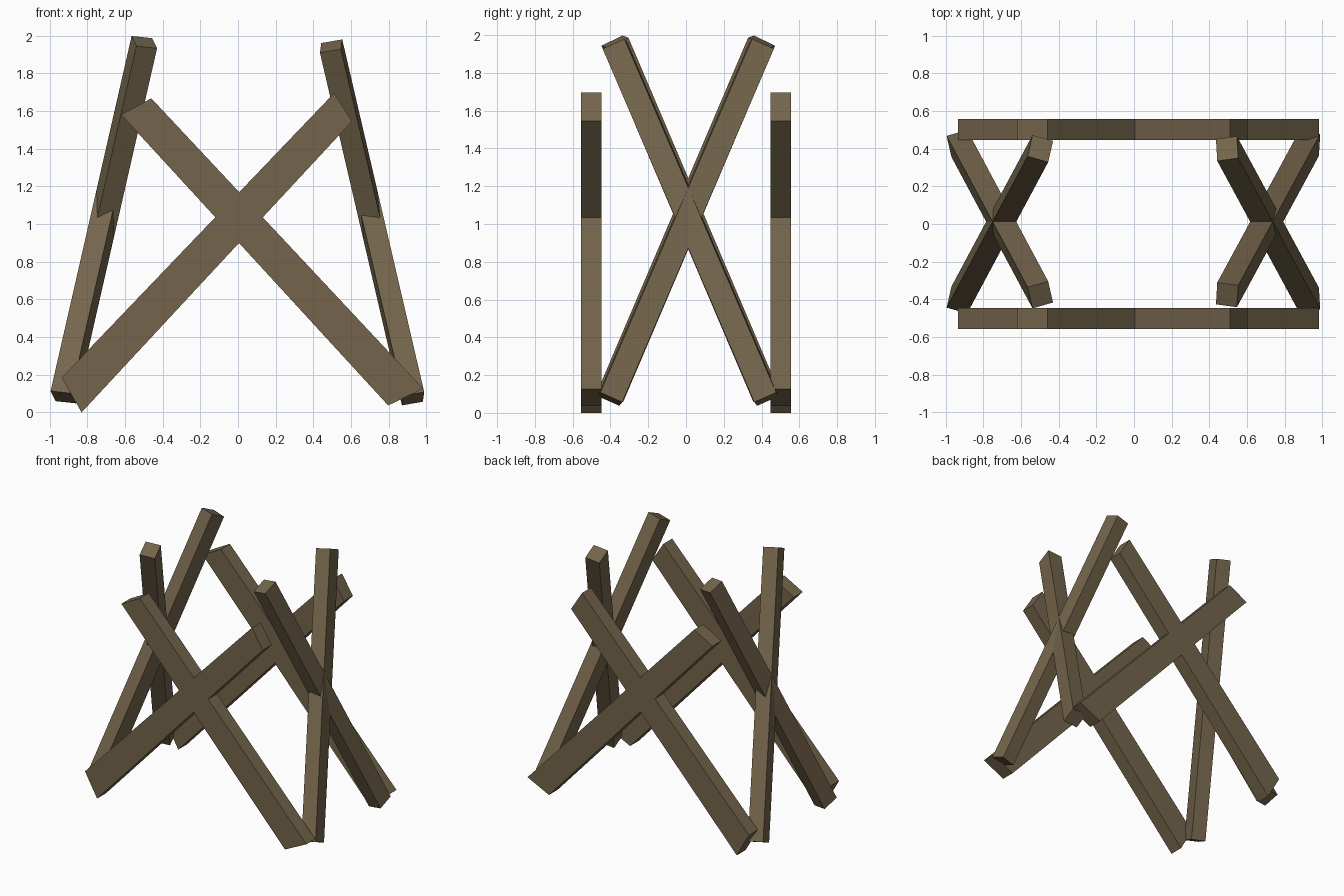
import bpy
import bmesh
from mathutils import Vector

cube = bpy.data.objects.get("Cube")
if cube:
    bpy.data.objects.remove(cube, do_unlink=True)

# Timber colour
wood = bpy.data.materials.new("weathered_brown_wood")
wood.use_nodes = True
colour = (0.175, 0.130, 0.072, 1.0)
wood.diffuse_color = colour
wood.node_tree.nodes["Principled BSDF"].inputs["Base Color"].default_value = colour


def prism(name, start, end):
    """Join two matching four-sided end loops into a beam."""
    bm = bmesh.new()
    a = [bm.verts.new(p) for p in start]
    b = [bm.verts.new(p) for p in end]
    bm.faces.new(a)
    bm.faces.new(b[::-1])
    for i in range(4):
        j = (i + 1) % 4
        bm.faces.new((a[i], b[i], b[j], a[j]))
    bmesh.ops.recalc_face_normals(bm, faces=bm.faces)
    mesh = bpy.data.meshes.new(name)
    bm.to_mesh(mesh)
    bm.free()
    mesh.materials.append(wood)
    obj = bpy.data.objects.new(name, mesh)
    bpy.context.collection.objects.link(obj)


def plank(name, outline, y, depth=0.11):
    """Plank cut to a flat x-z outline."""
    prism(name, *[[(x, y + s * depth / 2, z) for x, z in outline] for s in (-1, 1)])


def beam(name, bottom, top, skew, width=0.127, thick=0.114):
    """Square-ended beam; skew twists it about its length."""
    bottom, top = Vector(bottom), Vector(top)
    axis = (top - bottom).normalized()
    v = Vector((skew, -1, 0))
    v.z = -(v.x * axis.x + v.y * axis.y) / axis.z
    v.normalize()
    u = axis.cross(v) * thick / 2
    v *= width / 2
    loop = (u + v, u - v, -u - v, v - u)
    prism(name, [bottom + c for c in loop], [top + c for c in loop])


# Crossed planks at the front and back
rising = [(-0.83, 0.0), (-0.935, 0.185), (0.51, 1.695), (0.605, 1.545)]
falling = [(-0.62, 1.58), (-0.46, 1.667), (0.982, 0.127), (0.797, 0.037)]
for side, y in (("front", -0.502), ("back", 0.502)):
    plank(side + "_rising_plank", rising, y)
    plank(side + "_falling_plank", falling, y)

# Crossed, inward-leaning beams on each side
mid = 0.012
sides = (
    ("right", -0.927, 0.081, -0.497, 1.965, 0.23),
    ("left", 0.929, 0.073, 0.494, 1.944, -0.06),
)
for side, xb, zb, xt, zt, skew in sides:
    for label, s in (("forward", -1), ("backward", 1)):
        beam(f"{side}_{label}_beam", (xb, mid - s * 0.415, zb),
             (xt, mid + s * 0.388, zt), -s * skew)
